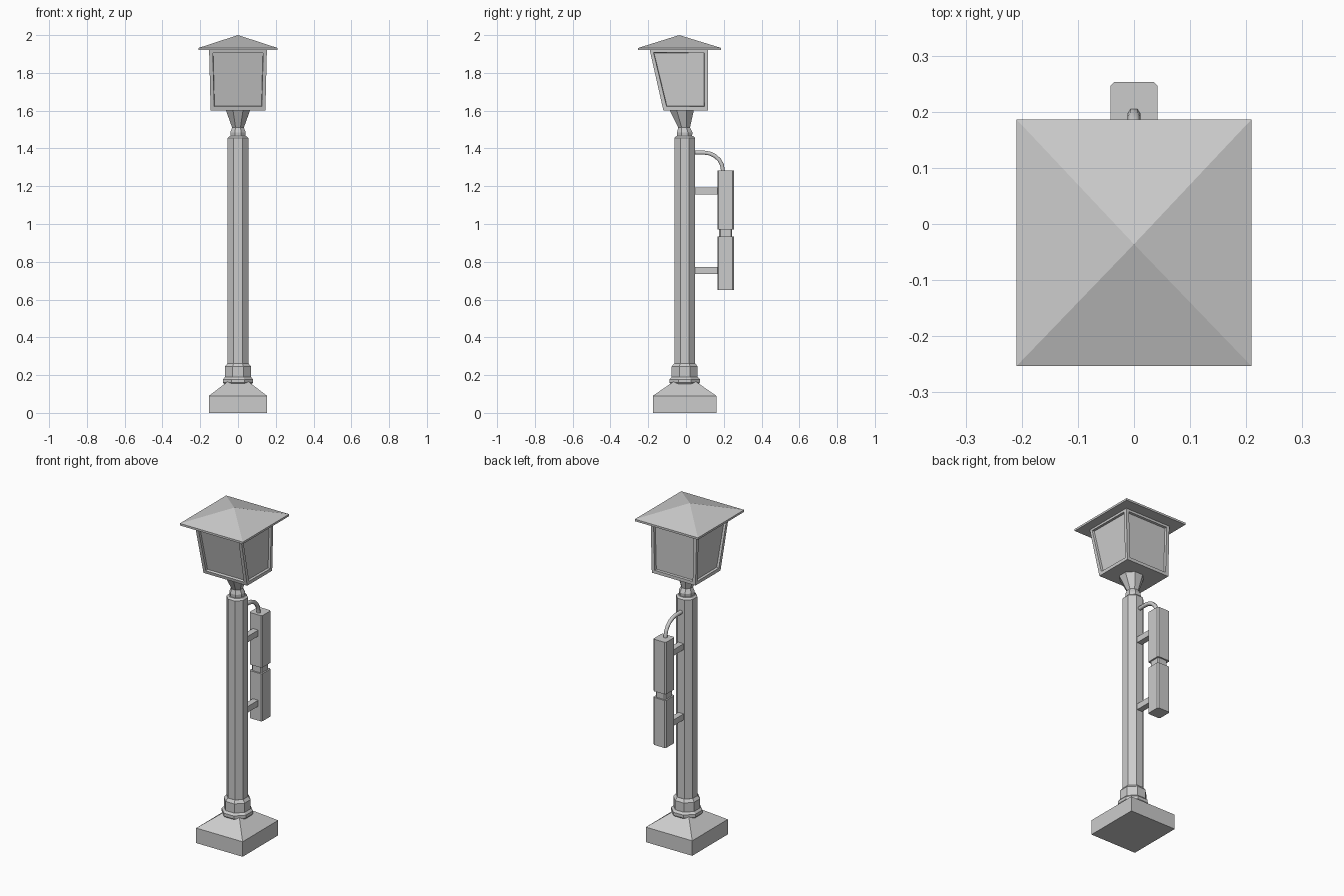
import bpy, bmesh, math

if "Cube" in bpy.data.objects:
    bpy.data.objects.remove(bpy.data.objects["Cube"])

CY = -0.007  # y of the post axis


def finish(name, bm):
    bmesh.ops.recalc_face_normals(bm, faces=bm.faces)
    me = bpy.data.meshes.new(name)
    bm.to_mesh(me)
    bm.free()
    ob = bpy.data.objects.new(name, me)
    bpy.context.collection.objects.link(ob)
    return ob


def skin(bm, rings):
    """Join rings of points into a closed tube with end caps."""
    vs = [[bm.verts.new(p) for p in r] for r in rings]
    n = len(vs[0])
    sides = []
    for a, b in zip(vs, vs[1:]):
        for i in range(n):
            j = (i + 1) % n
            sides.append(bm.faces.new((a[i], a[j], b[j], b[i])))
    bm.faces.new(vs[0][::-1])
    bm.faces.new(vs[-1])
    return sides


def octagon(z, flat, cy=CY):
    r = flat / math.cos(math.pi / 8)
    return [(r * math.cos(math.pi * (2 * i + 1) / 8),
             cy + r * math.sin(math.pi * (2 * i + 1) / 8), z) for i in range(8)]


def rect(z, hx, y0, y1, c=0.0):
    if c:
        return [(-hx + c, y0, z), (hx - c, y0, z), (hx, y0 + c, z), (hx, y1 - c, z),
                (hx - c, y1, z), (-hx + c, y1, z), (-hx, y1 - c, z), (-hx, y0 + c, z)]
    return [(-hx, y0, z), (hx, y0, z), (hx, y1, z), (-hx, y1, z)]


def loft(name, rings):
    bm = bmesh.new()
    skin(bm, rings)
    return finish(name, bm)


# square foot with sloped top
loft("base", [rect(0, 0.154, -0.176, 0.161), rect(0.09, 0.154, -0.176, 0.161),
              rect(0.165, 0.056, -0.067, 0.053)])

# octagonal collar and post
loft("collar", [octagon(z, r) for z, r in
                [(0.12, 0.072), (0.15, 0.072), (0.16, 0.08), (0.178, 0.08),
                 (0.19, 0.069), (0.245, 0.069), (0.262, 0.056)]])
loft("post", [octagon(z, r) for z, r in [(0.2, 0.055), (1.455, 0.055), (1.465, 0.045)]])

# neck under the lantern
loft("neck", [octagon(1.45, 0.038), octagon(1.485, 0.041), octagon(1.51, 0.031, -0.01),
              octagon(1.605, 0.065, -0.023)])

# lantern body with recessed panes; only the front leans
bm = bmesh.new()
sides = skin(bm, [rect(1.602, 0.145, -0.12, 0.117), rect(1.925, 0.153, -0.193, 0.117)])
bmesh.ops.recalc_face_normals(bm, faces=bm.faces)
bmesh.ops.inset_individual(bm, faces=sides, thickness=0.027)
bmesh.ops.inset_individual(bm, faces=sides, thickness=0.003, depth=-0.013)
finish("lantern_body", bm)

# pyramid roof
bm = bmesh.new()
skin(bm, [rect(1.92, 0.209, -0.253, 0.186), rect(1.932, 0.209, -0.253, 0.186)])
top = max(bm.faces, key=lambda f: f.calc_center_median().z)
centre = bmesh.ops.poke(bm, faces=[top])["verts"][0]
centre.co = (0, -0.036, 2.0)
finish("roof", bm)

# rear boxes and the joint between them
for name, z0, z1, g in [("upper_box", 0.972, 1.284, 0), ("lower_box", 0.65, 0.935, 0),
                        ("box_joint", 0.93, 0.98, 0.009)]:
    loft(name, [rect(z, 0.042 - g, 0.166 + g, 0.253 - g, 0.007) for z in (z0, z1)])

# brackets from post to boxes
for name, z in [("upper_bracket", 1.175), ("lower_bracket", 0.754)]:
    loft(name, [rect(z + s * 0.018, 0.018, 0.035, 0.172) for s in (-1, 1)])

# bent cable from post to upper box
cu = bpy.data.curves.new("cable", "CURVE")
cu.dimensions = "3D"
cu.bevel_depth = 0.012
cu.bevel_resolution = 1
cu.use_fill_caps = True
path = [(0.03, 1.378), (0.095, 1.378)]
path += [(0.095 + 0.1 * math.sin(a), 1.285 + 0.093 * math.cos(a))
         for a in [math.pi / 2 * k / 5 for k in range(1, 6)]] + [(0.195, 1.27)]
sp = cu.splines.new("POLY")
sp.points.add(len(path) - 1)
for p, (y, z) in zip(sp.points, path):
    p.co = (0, y, z, 1)
bpy.context.collection.objects.link(bpy.data.objects.new("cable", cu))
